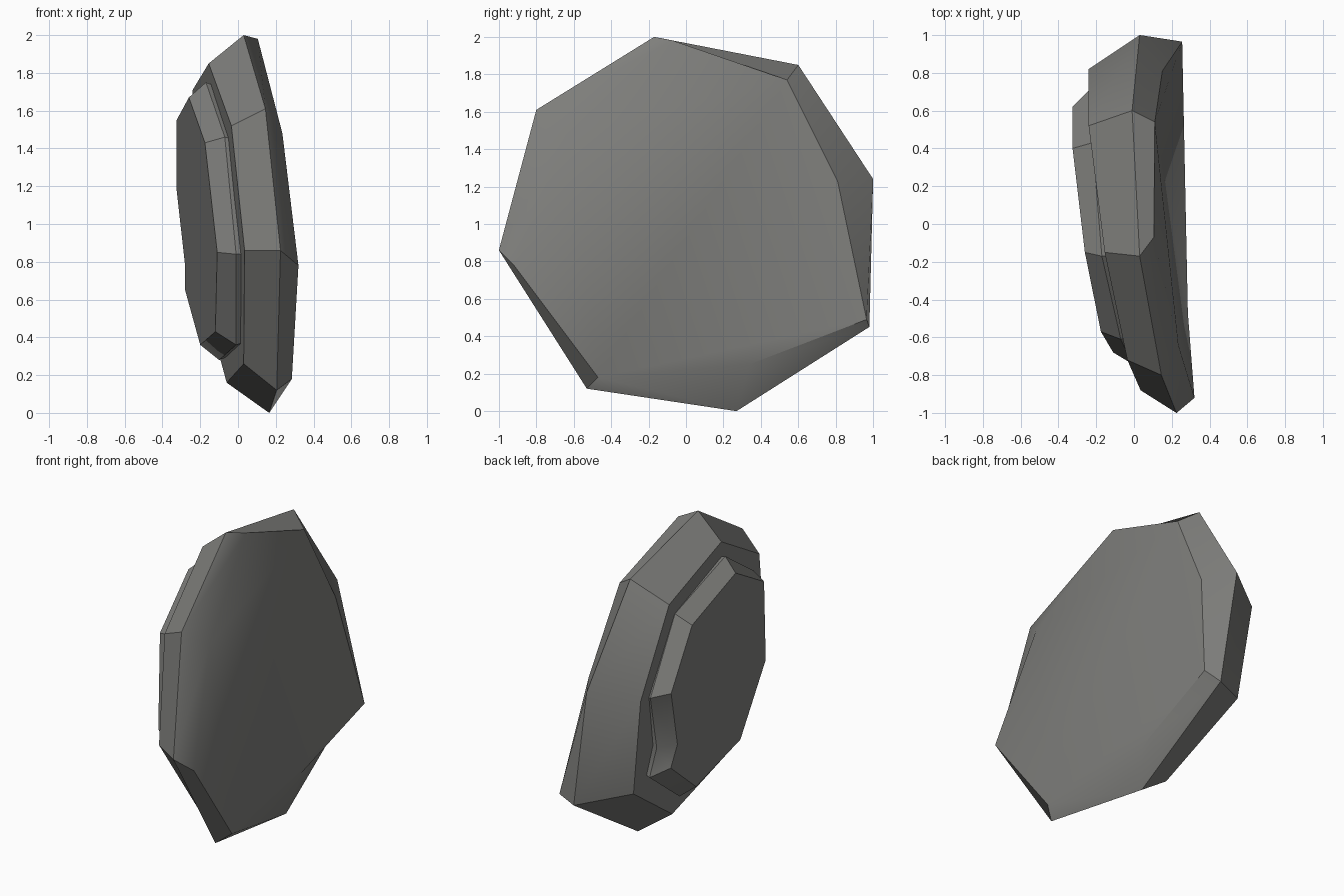
import bpy, bmesh

if "Cube" in bpy.data.objects:
    bpy.data.objects.remove(bpy.data.objects["Cube"])

stone = bpy.data.materials.new("warm grey stone")
stone.diffuse_color = (0.21, 0.21, 0.2, 1)
stone.use_nodes = True
stone.node_tree.nodes["Principled BSDF"].inputs["Base Color"].default_value = stone.diffuse_color


def loft(name, rings, angle):
    """Bridge equal-sized rings and close both ends."""
    bm = bmesh.new()
    loops = [[bm.verts.new(p) for p in ring] for ring in rings]
    n = len(loops[0])
    for a, b in zip(loops, loops[1:]):
        for i in range(n):
            j = (i + 1) % n
            bm.faces.new((a[i], a[j], b[j], b[i]))
    bm.faces.new(loops[0][::-1])
    bm.faces.new(loops[-1])
    bmesh.ops.recalc_face_normals(bm, faces=bm.faces)
    me = bpy.data.meshes.new(name)
    bm.to_mesh(me)
    bm.free()
    me.materials.append(stone)
    ob = bpy.data.objects.new(name, me)
    bpy.context.collection.objects.link(ob)
    bpy.ops.object.select_all(action='DESELECT')
    ob.select_set(True)
    bpy.context.view_layer.objects.active = ob
    bpy.ops.object.shade_smooth_by_angle(angle=angle)
    return ob


# main slab: left face, widest rim, right face
left_face = [(-.155, -.15, 1.85), (-.24, .52, 1.71), (-.24, .82, 1.18), (-.16, .78, .53),
             (-.06, .23, .16), (.03, -.45, .26), (.035, -.88, .86), (-.035, -.72, 1.52)]
rim = [(.03, -.17, 2), (-.01, .60, 1.85), (.03, 1, 1.24), (.14, .98, .45),
       (.165, .27, 0), (.205, -.53, .12), (.225, -1, .86), (.145, -.80, 1.61)]
right_face = [(.105, -.07, 1.98), (.11, .54, 1.77), (.15, .81, 1.23), (.255, .965, .49),
              (.22, .34, .25), (.285, -.47, .18), (.32, -.92, .78), (.235, -.64, 1.48)]
loft("slab", [left_face, rim, right_face], 0.6)

# raised inner step on the left face, its base sunk slightly into the slab
step_base = [(-.17, -.17, 1.75), (-.22, .43, 1.61), (-.235, .71, 1.16), (-.205, .60, .78),
             (-.18, .64, .59), (-.10, .21, .28), (-.01, -.42, .36), (-.01, -.74, .84),
             (-.07, -.61, 1.46)]
step_top = [(-.26, -.15, 1.67), (-.325, .40, 1.55), (-.325, .62, 1.18), (-.28, .49, .78),
            (-.28, .56, .65), (-.2, .18, .36), (-.12, -.40, .43), (-.11, -.68, .85),
            (-.175, -.57, 1.43)]
sunk = [(x + .06, y * .97, 1 + (z - 1) * .97) for x, y, z in step_base]
loft("raised_step", [sunk, step_base, step_top], 0.6)
